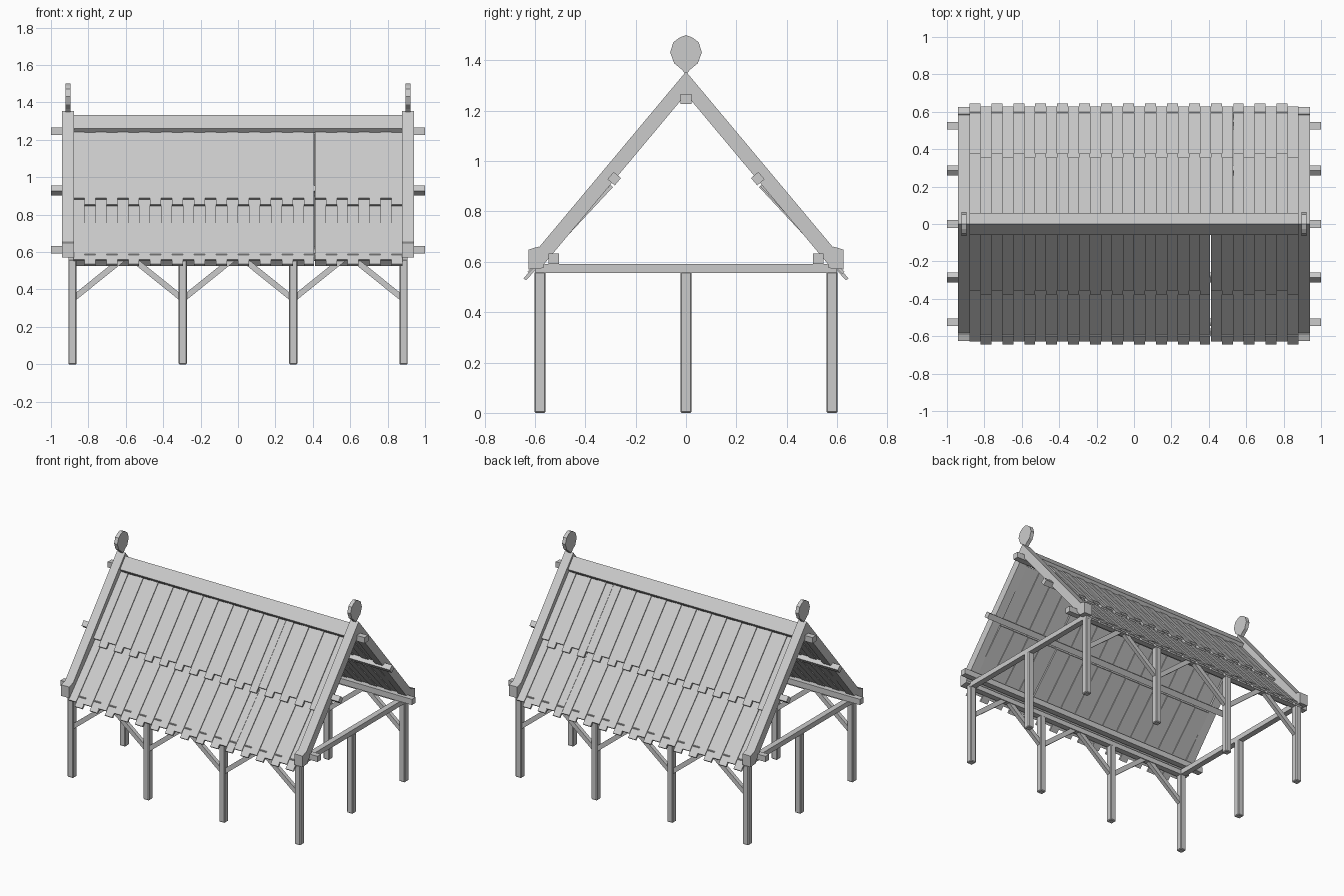
import bpy, bmesh
from math import radians, sin, cos
from mathutils import Vector

if "Cube" in bpy.data.objects:
    bpy.data.objects.remove(bpy.data.objects["Cube"])


def prism(bm, profile, x0, x1):
    """Extrude a (y, z) outline along x."""
    a = [bm.verts.new((x0, y, z)) for y, z in profile]
    b = [bm.verts.new((x1, y, z)) for y, z in profile]
    n = len(profile)
    bm.faces.new(a)
    bm.faces.new(b[::-1])
    for i in range(n):
        j = (i + 1) % n
        bm.faces.new((a[i], b[i], b[j], a[j]))


def finish(bm, name, bevel=0):
    bmesh.ops.recalc_face_normals(bm, faces=bm.faces)
    me = bpy.data.meshes.new(name)
    bm.to_mesh(me)
    bm.free()
    ob = bpy.data.objects.new(name, me)
    bpy.context.collection.objects.link(ob)
    if bevel:
        m = ob.modifiers.new("edge", 'BEVEL')
        m.width, m.segments = bevel, 1
    return ob


def part(name, profile, x0, x1, bevel=0):
    bm = bmesh.new()
    prism(bm, profile, x0, x1)
    return finish(bm, name, bevel)


def rect(y, z, w, h, ang=0):
    c, s = cos(radians(ang)), sin(radians(ang))
    return [(y + c * p - s * q, z + s * p + c * q)
            for p, q in ((-w/2, -h/2), (w/2, -h/2), (w/2, h/2), (-w/2, h/2))]


def slab(top, bot, t, side=1, lift=0):
    """Outline of a sloped board whose outer face runs top -> bot."""
    a, b = Vector(top), Vector(bot)
    d = (b - a).normalized()
    n = Vector((-d.y, d.x))
    a, b = a + n * lift, b + n * lift
    return [(side * p.x, p.y) for p in (a, b, b - n * t, a - n * t)]


# posts: four along each eave, one in the middle of each gable
POST_X = (-0.885, -0.295, 0.295, 0.885)
POST_Y = 0.58
W = 0.045
spots = [(x, s * POST_Y) for x in POST_X for s in (-1, 1)] + [(POST_X[0], 0), (POST_X[3], 0)]
for x, y in spots:
    part("post", rect(y, 0.28, W, 0.56), x - W/2, x + W/2, 0.005)

# tie beams across the gables
for x in (POST_X[0], POST_X[3]):
    part("tie_beam", rect(0, 0.573, 1.2, 0.035), x - 0.02, x + 0.02)

# eave beams, diagonal braces, lower and middle purlins
for s in (-1, 1):
    part("eave_beam", rect(s * POST_Y, 0.573, 0.04, 0.034), -0.905, 0.905)
    part("lower_purlin", rect(s * 0.525, 0.612, 0.04, 0.04), -1, 1)
    part("middle_purlin", rect(s * 0.285, 0.93, 0.038, 0.038, -50 * s), -1, 1)
    for i, x in enumerate(POST_X):
        for d in (-1, 1):
            if (i == 0 and d < 0) or (i == 3 and d > 0):
                continue
            bm = bmesh.new()
            y = s * POST_Y
            pts = [(0.015, 0.34), (0.015, 0.38), (0.245, 0.565), (0.295, 0.565)]
            f = bm.faces.new([bm.verts.new((x + d * p, y - 0.014, z)) for p, z in pts])
            g = bmesh.ops.extrude_face_region(bm, geom=[f])
            bmesh.ops.translate(bm, vec=(0, 0.028, 0),
                                verts=[v for v in g["geom"] if isinstance(v, bmesh.types.BMVert)])
            finish(bm, "brace")
part("ridge_purlin", rect(0, 1.247, 0.042, 0.04), -1, 1)

# gable rafters, foot blocks and finials
RAKE = [(0, 1.355), (0.59, 0.65), (0.59, 0.575), (0.577, 0.575), (0, 1.265),
        (-0.577, 0.575), (-0.59, 0.575), (-0.59, 0.65)]
FOOT = [(0.565, 0.575), (0.625, 0.57), (0.625, 0.648), (0.587, 0.66), (0.565, 0.645)]
HALF = [(0.026, 1.49), (0.05, 1.472), (0.063, 1.432), (0.047, 1.388), (0.02, 1.366)]
DISC = [(0, 1.5)] + HALF + [(0, 1.345)] + [(-y, z) for y, z in HALF[::-1]]
for s in (-1, 1):
    x0, x1 = sorted((s * 0.94, s * 0.877))
    part("gable_rafter", RAKE, x0, x1)
    part("finial", DISC, s * 0.908 - 0.013, s * 0.908 + 0.013)
    for side in (-1, 1):
        part("rafter_foot", [(side * y, z) for y, z in FOOT], x0, x1)

# roof planks: two overlapping rows per slope, alternately raised and lengthened
N, SPAN = 30, 1.76
STEP = SPAN / N
for side, gap in ((-1, 22), (1, 6)):
    upper, lower = bmesh.new(), bmesh.new()
    for i in range(N):
        a = -SPAN / 2 + i * STEP
        b = a + STEP - (0.005 if i == gap - 1 else 0)
        x0, x1 = (a, b) if side < 0 else (-b, -a)
        odd = i % 2
        lift = 0 if odd else 0.006
        end = (0.378, 0.855) if odd else (0.352, 0.885)
        prism(upper, slab((0.045, 1.239), end, 0.013, side, lift), x0, x1)
        end = (0.645, 0.535) if odd else (0.625, 0.556)
        prism(lower, slab((0.30, 0.905), end, 0.013, side, lift), x0, x1)
    label = "front" if side < 0 else "back"
    finish(upper, label + "_upper_planks")
    finish(lower, label + "_lower_planks")

# ridge cap
part("ridge_cap", [(0, 1.332), (0.06, 1.26), (0.04, 1.238), (0, 1.287),
                   (-0.04, 1.238), (-0.06, 1.26)], -0.88, 0.88)
